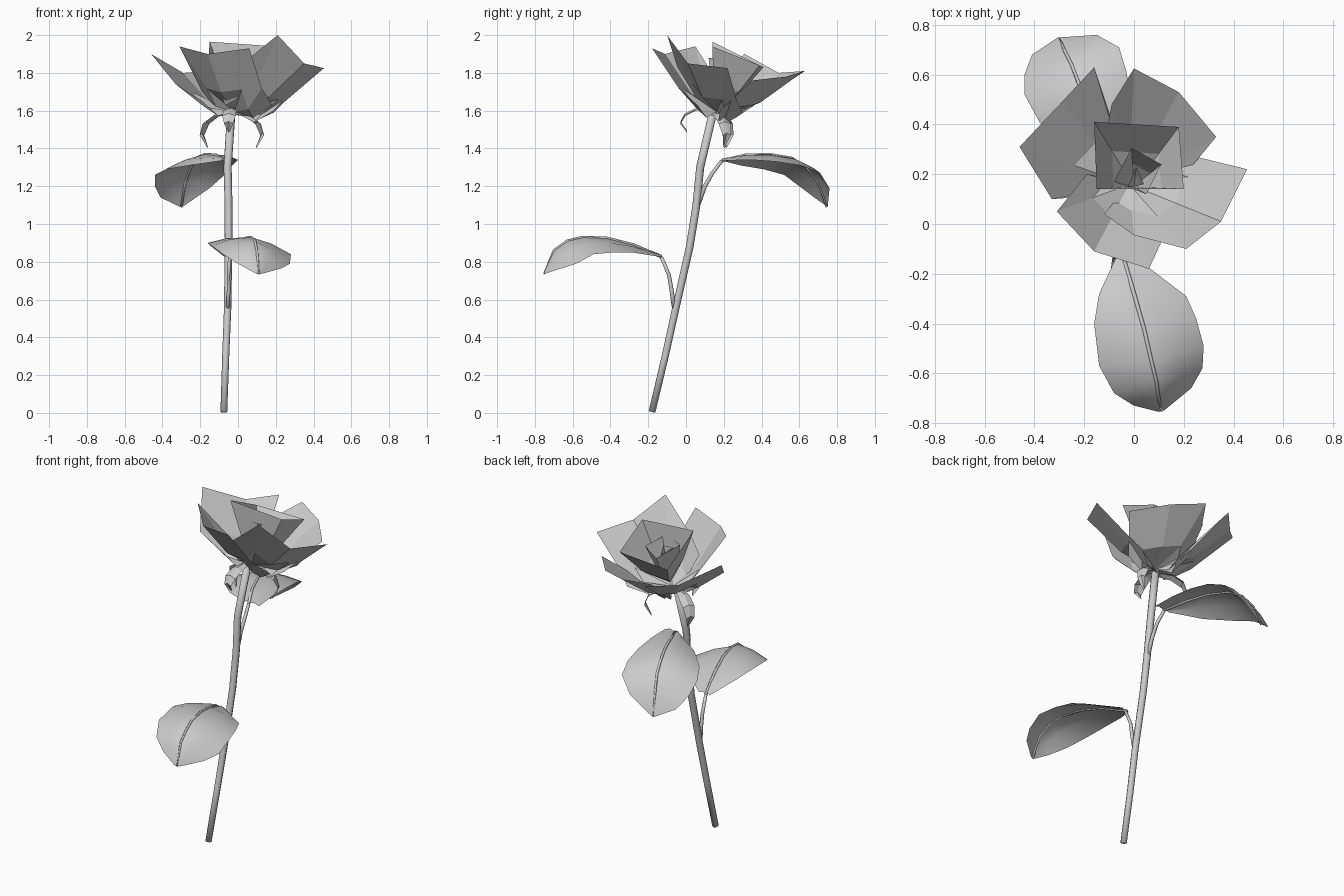
import bpy, math
from mathutils import Vector as V


def mesh(name, verts, faces, smooth=False):
    me = bpy.data.meshes.new(name)
    me.from_pydata([tuple(v) for v in verts], [], faces)
    me.update()
    for p in me.polygons:
        p.use_smooth = smooth
    ob = bpy.data.objects.new(name, me)
    bpy.context.collection.objects.link(ob)
    return ob


def loft(name, rows, smooth=False, closed=False):
    """Quads between equal-length rows of points."""
    n = len(rows[0])
    m = n if closed else n - 1
    faces = [(r * n + i, r * n + (i + 1) % n, (r + 1) * n + (i + 1) % n, (r + 1) * n + i)
             for r in range(len(rows) - 1) for i in range(m)]
    if closed and smooth:
        faces += [tuple(reversed(range(n))), tuple(range((len(rows) - 1) * n, len(rows) * n))]
    return mesh(name, [p for r in rows for p in r], faces, smooth)


def tube(name, path, r0, r1, sides=8):
    path = [V(p) for p in path]
    rows = []
    for k, p in enumerate(path):
        d = (path[min(k + 1, len(path) - 1)] - path[max(k - 1, 0)]).normalized()
        a = d.cross(V((1, 0, 0))).normalized()
        b = d.cross(a)
        r = r0 + (r1 - r0) * k / (len(path) - 1)
        rows.append([p + r * (a * math.cos(t) + b * math.sin(t))
                     for t in [2 * math.pi * i / sides for i in range(sides)]])
    return loft(name, rows, True, True)


def leaf(name, left, mid, right):
    """Blade arched from edge to edge over a raised midrib."""
    rows = []
    for l, m, r in zip(left, mid, right):
        l, m, r = V(l), V(m), V(r)
        up = V((0, 0, 0.012))
        rows.append([l, (l + m) / 2 + up, m, (m + r) / 2 + up, r])
    loft(name, rows, True)
    tube(name + "_midrib", mid, 0.009, 0.006, 5)


def petal(name, base, outline, sag):
    """Faceted petal: fan from the base with a lowered middle row."""
    b = V(base)
    rim = [V(p) for p in outline]
    mid = [b.lerp(p, 0.5) - V((0, 0, sag)) for p in rim]
    n = len(rim)
    faces = [(0, 1 + i, 2 + i) for i in range(n - 1)]
    faces += [(1 + i, 1 + n + i, 2 + n + i, 2 + i) for i in range(n - 1)]
    mesh(name, [b] + mid + rim, faces)


# stem and leaf stalks
tube("stem", [(-0.075, -0.18, 0.005), (-0.065, -0.11, 0.3), (-0.055, -0.055, 0.55), (-0.05, 0.02, 0.88),
              (-0.05, 0.055, 1.1), (-0.055, 0.075, 1.3), (-0.035, 0.145, 1.6)], 0.018, 0.022)
tube("lower_stalk", [(-0.055, -0.06, 0.54), (-0.05, -0.075, 0.64), (-0.05, -0.09, 0.73),
                     (-0.045, -0.13, 0.825)], 0.012, 0.009, 6)
tube("upper_stalk", [(-0.05, 0.06, 1.09), (-0.05, 0.10, 1.2), (-0.05, 0.14, 1.27),
                     (-0.06, 0.19, 1.335)], 0.012, 0.009, 6)

# leaves
leaf("lower_leaf",
     [(-0.07, -0.13, 0.825), (-0.14, -0.28, 0.88), (-0.16, -0.40, 0.90), (-0.14, -0.57, 0.885),
      (-0.08, -0.68, 0.84), (0.0, -0.73, 0.79), (0.10, -0.755, 0.735)],
     [(-0.045, -0.13, 0.825), (0.0, -0.28, 0.89), (0.04, -0.42, 0.925), (0.07, -0.55, 0.93),
      (0.09, -0.63, 0.91), (0.10, -0.70, 0.86), (0.11, -0.75, 0.735)],
     [(0.0, -0.13, 0.825), (0.21, -0.29, 0.85), (0.25, -0.38, 0.85), (0.28, -0.49, 0.84),
      (0.275, -0.58, 0.79), (0.23, -0.66, 0.765), (0.12, -0.75, 0.735)])
leaf("upper_leaf",
     [(-0.09, 0.19, 1.335), (-0.26, 0.29, 1.31), (-0.38, 0.41, 1.29), (-0.44, 0.52, 1.26),
      (-0.44, 0.60, 1.20), (-0.41, 0.68, 1.14), (-0.305, 0.75, 1.09)],
     [(-0.06, 0.19, 1.335), (-0.12, 0.31, 1.365), (-0.17, 0.44, 1.37), (-0.22, 0.56, 1.35),
      (-0.25, 0.64, 1.30), (-0.28, 0.70, 1.22), (-0.30, 0.745, 1.09)],
     [(0.01, 0.19, 1.335), (0.0, 0.34, 1.34), (-0.01, 0.48, 1.33), (-0.03, 0.61, 1.31),
      (-0.06, 0.71, 1.27), (-0.15, 0.76, 1.19), (-0.295, 0.75, 1.09)])

# sepals curling down under the flower
top = V((-0.035, 0.14, 1.6))
for i, (ang, drop) in enumerate([(265, 0.07), (25, 0.0), (150, 0.0)]):
    d = V((math.cos(math.radians(ang)), math.sin(math.radians(ang)), 0))
    s = V((-d.y, d.x, 0))
    rows = []
    for r, z, w in [(0.01, -0.02, 0.022), (0.08, -0.03, 0.035), (0.13, -0.07, 0.036),
                    (0.15, -0.13, 0.024), (0.12, -0.20, 0.003)]:
        c = top + d * r * (1.2 - drop) + V((0, 0, z * (1 - 5 * drop * 0.9) + drop * 0.3))
        rows.append([c - s * w, c + V((0, 0, 0.012)), c + s * w])
    loft(f"sepal_{i + 1}", rows)

# outer petals
base = (-0.02, 0.16, 1.595)
petal("petal_right", base, [(-0.12, 0.04, 1.77), (0.0, -0.045, 1.83), (0.21, -0.10, 2.0), (0.35, 0.01, 1.85),
                            (0.455, 0.22, 1.825), (0.25, 0.27, 1.65), (0.19, 0.30, 1.59)], 0.05)
petal("petal_front", base, [(-0.19, 0.20, 1.70), (-0.31, 0.05, 1.94), (-0.16, -0.11, 1.90), (0.06, -0.18, 1.93),
                            (0.125, -0.04, 1.72), (0.18, 0.06, 1.63)], 0.05)
petal("petal_back", base, [(0.19, 0.18, 1.60), (0.33, 0.35, 1.76), (0.18, 0.53, 1.78), (0.0, 0.625, 1.81),
                           (-0.09, 0.48, 1.75), (-0.12, 0.33, 1.64)], 0.06)
petal("petal_left", base, [(-0.19, 0.11, 1.65), (-0.33, 0.10, 1.74), (-0.46, 0.31, 1.90), (-0.29, 0.49, 1.80),
                           (-0.16, 0.63, 1.81), (-0.10, 0.45, 1.70), (-0.05, 0.35, 1.62)], 0.05)

# nested four-sided inner petals
cups = [("outer_cup", 0.55, [(-0.15, 0.14, 1.965), (0.20, 0.14, 1.94), (0.18, 0.39, 1.84), (-0.16, 0.41, 1.83)]),
        ("inner_cup", 0.6, [(-0.08, 0.17, 1.87), (0.05, 0.12, 1.88), (0.11, 0.24, 1.84), (-0.01, 0.305, 1.82)]),
        ("bud", 0.6, [(-0.025, 0.15, 1.83), (0.04, 0.16, 1.83), (0.01, 0.23, 1.81)])]
for name, f, rim in cups:
    b = V((0.0, 0.15, 1.6))
    rim = [V(p) for p in rim]
    low = [b.lerp(p, 0.12) for p in rim]
    mid = [b.lerp(p, f) - V((0, 0, 0.03)) for p in rim]
    loft(name, [low, mid, rim], False, True)
